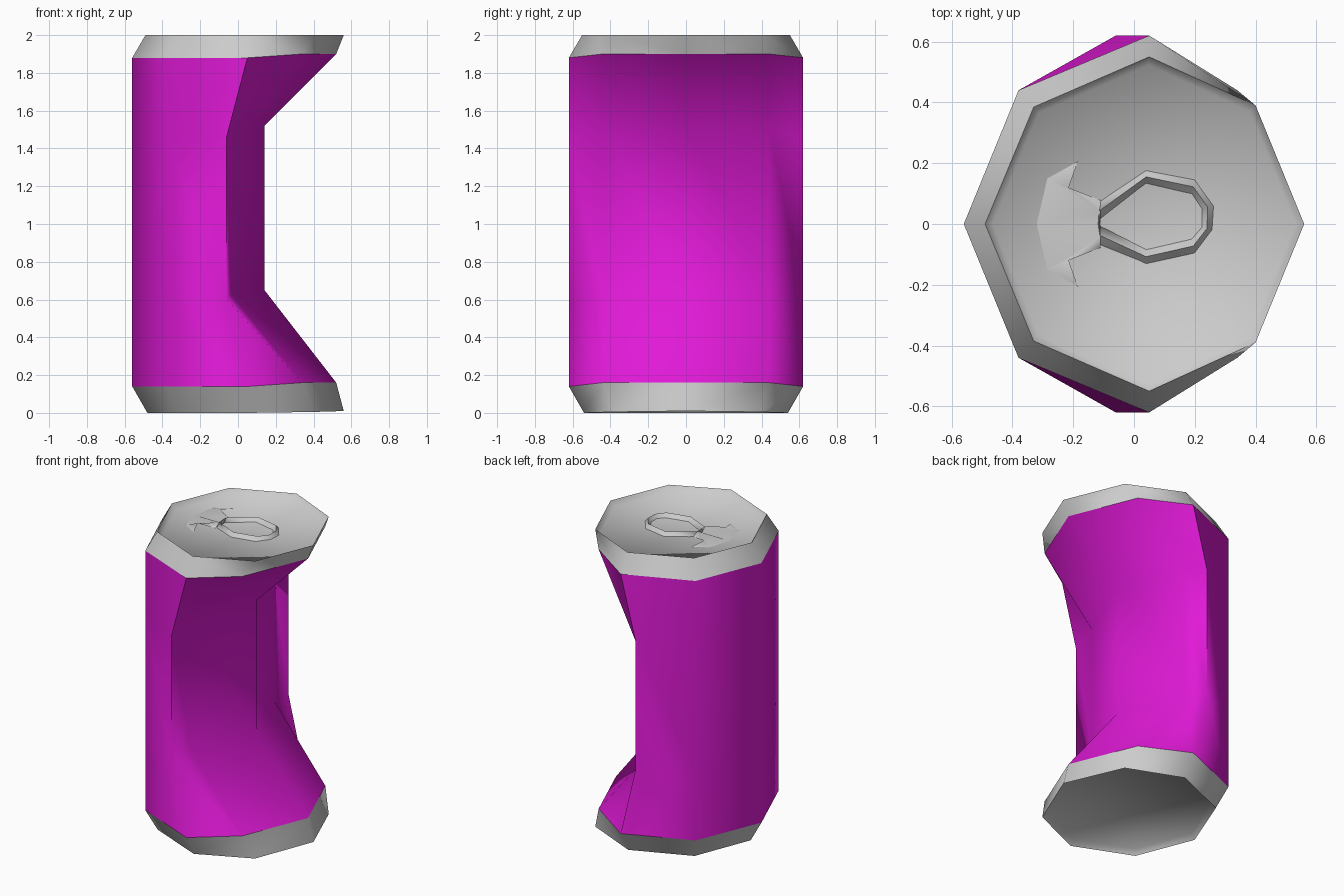
import bpy, bmesh, math

if "Cube" in bpy.data.objects:
    bpy.data.objects.remove(bpy.data.objects["Cube"])

# Each ring is half an octagon, (x, y, z) from the -x side to the +x side; y is mirrored
BODY = [
    [(-.56, 0, .14), (-.38, .44, .14), (.05, .62, .14), (.34, .44, .16), (.52, 0, .16)],
    [(-.56, 0, .60), (-.38, .44, .60), (-.06, .62, .60), (-.04, .44, .63), (.14, 0, .65)],
    [(-.56, 0, 1.46), (-.38, .44, 1.46), (-.06, .62, 1.46), (-.04, .44, 1.50), (.14, 0, 1.52)],
    [(-.56, 0, 1.88), (-.38, .44, 1.88), (.05, .62, 1.88), (.34, .44, 1.90), (.52, 0, 1.90)],
]
RIM_TOP = [(-.49, 0, 2), (-.33, .385, 2), (.05, .55, 2), (.40, .39, 2), (.56, 0, 2)]
RIM_BOTTOM = [(-.48, 0, 0), (-.33, .38, 0), (.05, .54, 0), (.40, .39, .005), (.56, 0, .01)]


def full(half):
    return half + [(x, -y, z) for x, y, z in half[-2:0:-1]]


def inset(half, scale, z):
    return [(.02 + (x - .02) * scale, y * scale, z) for x, y, _ in half]


def finish(name, bm, color=None, angle=80):
    bmesh.ops.recalc_face_normals(bm, faces=bm.faces)
    mesh = bpy.data.meshes.new(name)
    bm.to_mesh(mesh)
    bm.free()
    ob = bpy.data.objects.new(name, mesh)
    bpy.context.collection.objects.link(ob)
    if color:
        mat = bpy.data.materials.new(name + "_paint")
        mat.diffuse_color = color
        mat.use_nodes = True
        mat.node_tree.nodes["Principled BSDF"].inputs["Base Color"].default_value = mat.diffuse_color
        mesh.materials.append(mat)
    bpy.ops.object.select_all(action='DESELECT')
    ob.select_set(True)
    bpy.context.view_layer.objects.active = ob
    bpy.ops.object.shade_smooth_by_angle(angle=math.radians(angle))
    return ob


def loft(name, rings, color=None, cap=False):
    bm = bmesh.new()
    loops = [[bm.verts.new(p) for p in r] for r in rings]
    n = len(rings[0])
    for a, b in zip(loops, loops[1:]):
        for i in range(n):
            j = (i + 1) % n
            bm.faces.new((a[i], a[j], b[j], b[i]))
    if cap:
        bm.faces.new(loops[-1])
    return finish(name, bm, color)


# Dented painted wall
loft("can_wall", [full(r) for r in BODY], (.75, .01, .68, 1))

# Metal ends: sloped shoulder, lip, slightly recessed panel
CAP = 1.965
loft("top_end", [full(BODY[3]), full(RIM_TOP),
                 full(inset(RIM_TOP, .95, CAP))], cap=True)
loft("bottom_end", [full(BODY[0]), full(RIM_BOTTOM),
                    full(inset(RIM_BOTTOM, .95, .035))], cap=True)

# Pull tab: ridged ring lying on the top panel
outer = [(-.11, .08), (.04, .18), (.20, .15), (.265, .06),
         (.26, -.02), (.20, -.10), (.04, -.135), (-.11, -.075)]
inner = [(-.12, .005), (.04, .13), (.19, .095), (.22, .05),
         (.22, -.01), (.19, -.045), (.04, -.08), (-.115, 0)]
ridge = [((a + c) / 2, (b + d) / 2) for (a, b), (c, d) in zip(outer, inner)]
loft("pull_tab", [[(x, y, z) for x, y in pts] for pts, z in
                  ((outer, CAP - .005), (ridge, CAP + .025), (inner, CAP - .005))])

# Forked tail of the tab sinking into the panel, with a bent flap on each side
bm = bmesh.new()
for s in (1, -1):
    crest = bm.verts.new((-.11, .04 * s, CAP + .025))
    neck = bm.verts.new((-.11, .078 * s, CAP))
    tip = bm.verts.new((-.285, .15 * s, CAP + .004))
    mid = bm.verts.new((-.11, 0, CAP + .003))
    tail = bm.verts.new((-.32, 0, CAP + .001))
    flap = bm.verts.new((-.185, .205 * s, CAP + .002))
    notch = bm.verts.new((-.215, .12 * s, CAP + .02))
    for f in ((crest, neck, notch), (crest, notch, tip), (crest, tip, tail),
              (crest, tail, mid), (tip, notch, flap)):
        bm.faces.new(f)
bmesh.ops.remove_doubles(bm, verts=bm.verts, dist=.001)
finish("tab_tail", bm)
